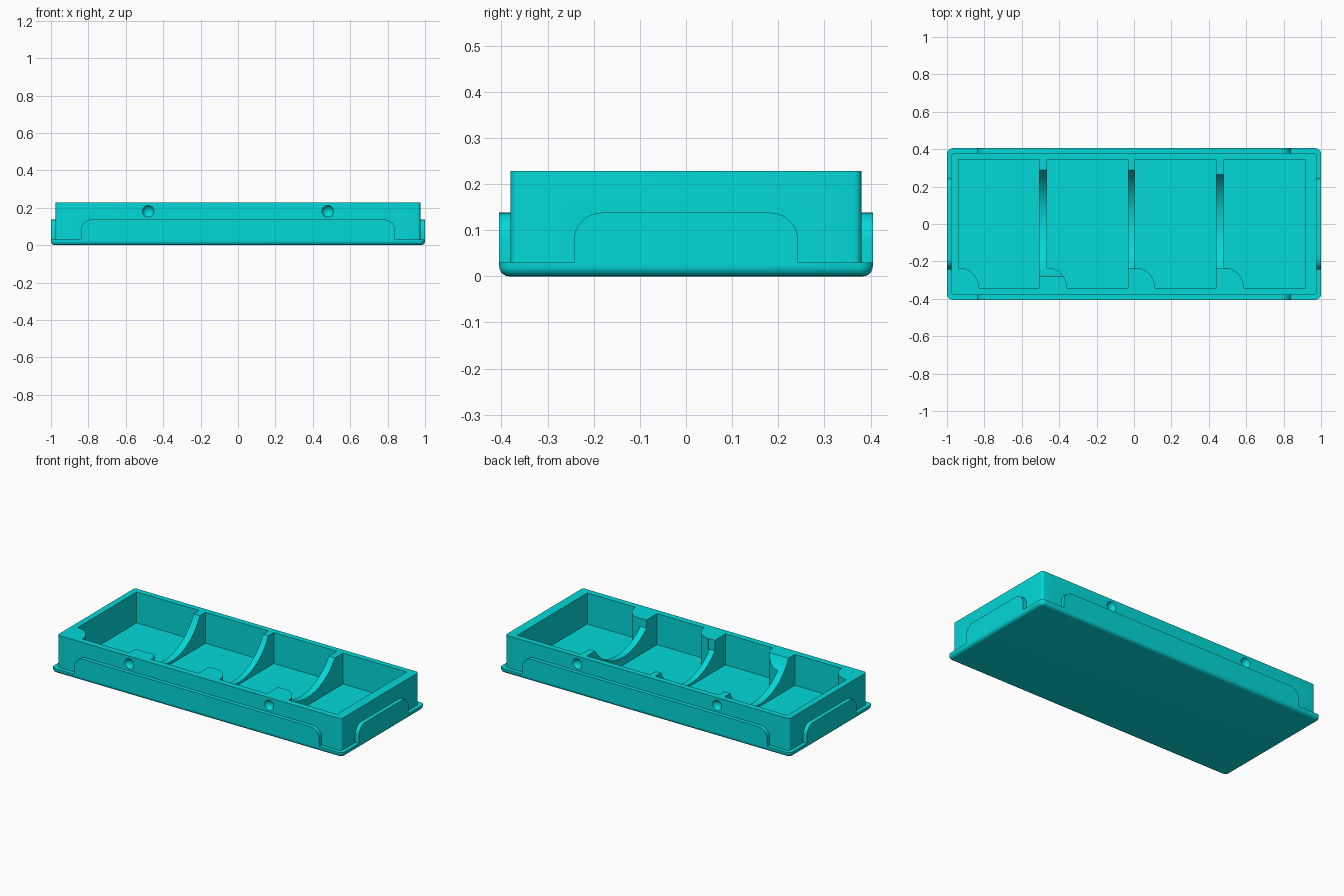
import bpy, bmesh, math
from mathutils import Vector

if "Cube" in bpy.data.objects:
    bpy.data.objects.remove(bpy.data.objects["Cube"])

teal = bpy.data.materials.new("teal")
teal.diffuse_color = (0.001, 0.69, 0.69, 1)
teal.use_nodes = True
teal.node_tree.nodes["Principled BSDF"].inputs["Base Color"].default_value = teal.diffuse_color


def arc(cx, cy, r, a0, a1, n=10):
    return [(cx + r * math.cos(math.radians(a0 + (a1 - a0) * i / n)),
             cy + r * math.sin(math.radians(a0 + (a1 - a0) * i / n))) for i in range(n + 1)]


def rounded_rect(hx, hy, r, n=8):
    pts = []
    for sx, sy, a in ((1, 1, 0), (-1, 1, 90), (-1, -1, 180), (1, -1, 270)):
        pts += arc(sx * (hx - r), sy * (hy - r), r, a, a + 90, n)
    return pts


def prism(name, pts, axis, lo, hi, bottom_bevel=0):
    """Extrude a 2D profile along an axis (x: yz profile, y: xz, z: xy)."""
    place = {'x': lambda a, b, t: (t, a, b),
             'y': lambda a, b, t: (a, t, b),
             'z': lambda a, b, t: (a, b, t)}[axis]
    bm = bmesh.new()
    base = bm.faces.new([bm.verts.new(place(a, b, lo)) for a, b in pts])
    ring = bmesh.ops.extrude_face_region(bm, geom=[base])["geom"]
    shift = Vector(place(0, 0, hi - lo))
    for v in ring:
        if isinstance(v, bmesh.types.BMVert):
            v.co += shift
    bmesh.ops.recalc_face_normals(bm, faces=bm.faces)
    if bottom_bevel:
        edges = [e for e in bm.edges if all(abs(v.co.z - lo) < 1e-5 for v in e.verts)]
        bmesh.ops.bevel(bm, geom=edges, offset=bottom_bevel, segments=5,
                        profile=0.5, affect='EDGES')
    me = bpy.data.meshes.new(name)
    bm.to_mesh(me)
    bm.free()
    me.materials.append(teal)
    ob = bpy.data.objects.new(name, me)
    bpy.context.collection.objects.link(ob)
    return ob


def activate(ob):
    bpy.ops.object.select_all(action='DESELECT')
    ob.select_set(True)
    bpy.context.view_layer.objects.active = ob


def combine(ob, other, operation):
    mod = ob.modifiers.new("combine", 'BOOLEAN')
    mod.operation, mod.solver, mod.object = operation, 'EXACT', other
    activate(ob)
    bpy.ops.object.modifier_apply(modifier=mod.name)
    bpy.data.objects.remove(other)


LEDGE, FLOOR, TOP = 0.03, 0.036, 0.228

# Base plate with rounded underside, joined to the solid block of the tray
tray = prism("tray", rounded_rect(1.0, 0.405, 0.03), 'z', 0, LEDGE, 0.022)
combine(tray, prism("block", rounded_rect(0.975, 0.38, 0.015, 5), 'z', 0.015, TOP), 'UNION')


# Raised panels with rounded upper corners on all four sides
def panel_profile(half, r=0.06, top=0.138, low=0.026):
    return ([(half, low)] + arc(half - r, top - r, r, 0, 90)
            + arc(r - half, top - r, r, 90, 180) + [(-half, low)])


for s in (-1, 1):
    combine(tray, prism("long_panel", panel_profile(0.84), 'y',
                        *sorted((s * 0.36, s * 0.405))), 'UNION')
    combine(tray, prism("end_panel", panel_profile(0.243), 'x',
                        *sorted((s * 0.955, s * 1.0))), 'UNION')

# Four compartments, each keeping a quarter-round post in the front left corner
Y0, Y1, POST = -0.342, 0.345, 0.108
for x0, x1 in ((-0.937, -0.508), (-0.465, -0.032), (0.005, 0.438), (0.48, 0.917)):
    pts = arc(x0, Y0, POST, 90, 0, 12) + [(x1, Y0), (x1, Y1), (x0, Y1)]
    combine(tray, prism("pocket", pts, 'z', FLOOR, 0.3), 'DIFFERENCE')

# Scooped tops of the dividers
for x0, x1, back, front, low in ((-0.56, -0.37, 0.29, -0.28, 0.05),
                                 (-0.07, 0.012, 0.29, -0.237, 0.05),
                                 (0.40, 0.487, 0.265, -0.237, 0.085)):
    mid = (back - 0.28) / 2
    half, sag = back - mid, TOP - low
    r = (half * half + sag * sag) / (2 * sag)
    swing = math.degrees(math.asin(half / r))
    pts = arc(mid, low + r, r, 270 - swing, 270 + swing, 32)
    if front > -0.28:  # full-height post in front of the scoop
        zf = low + r - math.sqrt(r * r - (front - mid) ** 2)
        pts = [(front, zf)] + [p for p in pts if p[0] > front]
    pts += [(pts[-1][0], 0.3), (pts[0][0], 0.3)]
    combine(tray, prism("scoop", pts, 'x', x0, x1), 'DIFFERENCE')

# Round dimples on the front and back walls
for x in (-0.48, 0.48):
    for s in (-1, 1):
        bpy.ops.mesh.primitive_uv_sphere_add(segments=24, ring_count=16, radius=0.0335,
                                             location=(x, s * 0.392, 0.181))
        ball = bpy.context.object
        ball.data.materials.append(teal)
        combine(tray, ball, 'DIFFERENCE')

activate(tray)
bpy.ops.object.shade_smooth_by_angle(angle=math.radians(30))
